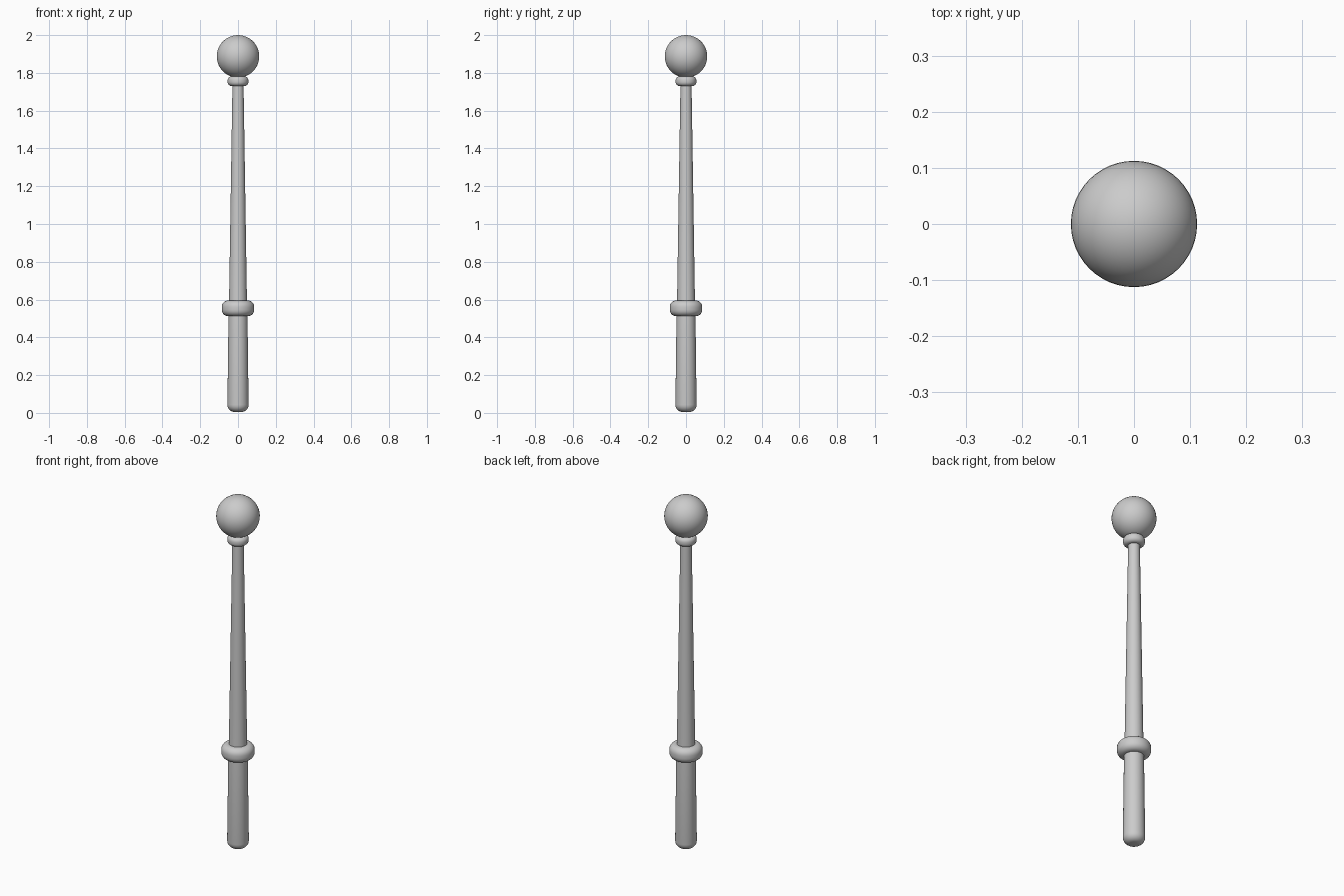
import bpy, bmesh
from math import cos, sin, pi, tau, radians

if "Cube" in bpy.data.objects:
    bpy.data.objects.remove(bpy.data.objects["Cube"])


def arc(r, z, rad, a0, a1, n=6):
    """Points of a circular arc in the (radius, height) plane, degrees."""
    return [(r + rad * cos(radians(a0 + (a1 - a0) * i / n)),
             z + rad * sin(radians(a0 + (a1 - a0) * i / n))) for i in range(n + 1)]


def lathe(name, profile, segments=48):
    """Spin a bottom-to-top (radius, z) profile around the z axis."""
    bm = bmesh.new()
    rings = []
    for r, z in profile:
        if r < 1e-5:
            rings.append([bm.verts.new((0, 0, z))] * segments)
        else:
            rings.append([bm.verts.new((r * cos(tau * i / segments), r * sin(tau * i / segments), z))
                          for i in range(segments)])
    for low, high in zip(rings, rings[1:]):
        for i in range(segments):
            j = (i + 1) % segments
            bm.faces.new(list(dict.fromkeys((low[i], low[j], high[j], high[i]))))
    bmesh.ops.recalc_face_normals(bm, faces=bm.faces)
    mesh = bpy.data.meshes.new(name)
    bm.to_mesh(mesh)
    bm.free()
    obj = bpy.data.objects.new(name, mesh)
    bpy.context.collection.objects.link(obj)
    bpy.context.view_layer.objects.active = obj
    obj.select_set(True)
    bpy.ops.object.shade_smooth_by_angle(angle=radians(40))
    obj.select_set(False)
    return obj


def rounded_ring(name, z0, z1, radius, corner):
    """Disc-like collar with rounded rim."""
    lathe(name, [(0, z0)] + arc(radius - corner, z0 + corner, corner, -90, 0)
          + arc(radius - corner, z1 - corner, corner, 0, 90) + [(0, z1)])


# Handle with rounded butt, slightly narrower towards the guard
lathe("handle", [(0, 0.005)] + arc(0.018, 0.043, 0.038, -90, 0) + [(0.05, 0.53), (0, 0.53)])

# Guard ring
rounded_ring("guard_ring", 0.512, 0.595, 0.086, 0.034)

# Tapered shaft
lathe("shaft", [(0, 0.55), (0.048, 0.55), (0.029, 1.76), (0, 1.76)])

# Collar below the ball
rounded_ring("collar", 1.73, 1.782, 0.055, 0.022)

# Ball end
n = 24
lathe("ball", [(0, 1.775)] + arc(0, 1.8875, 0.1125, -90 + 180 / n, 90 - 180 / n, n - 2) + [(0, 2.0)])
